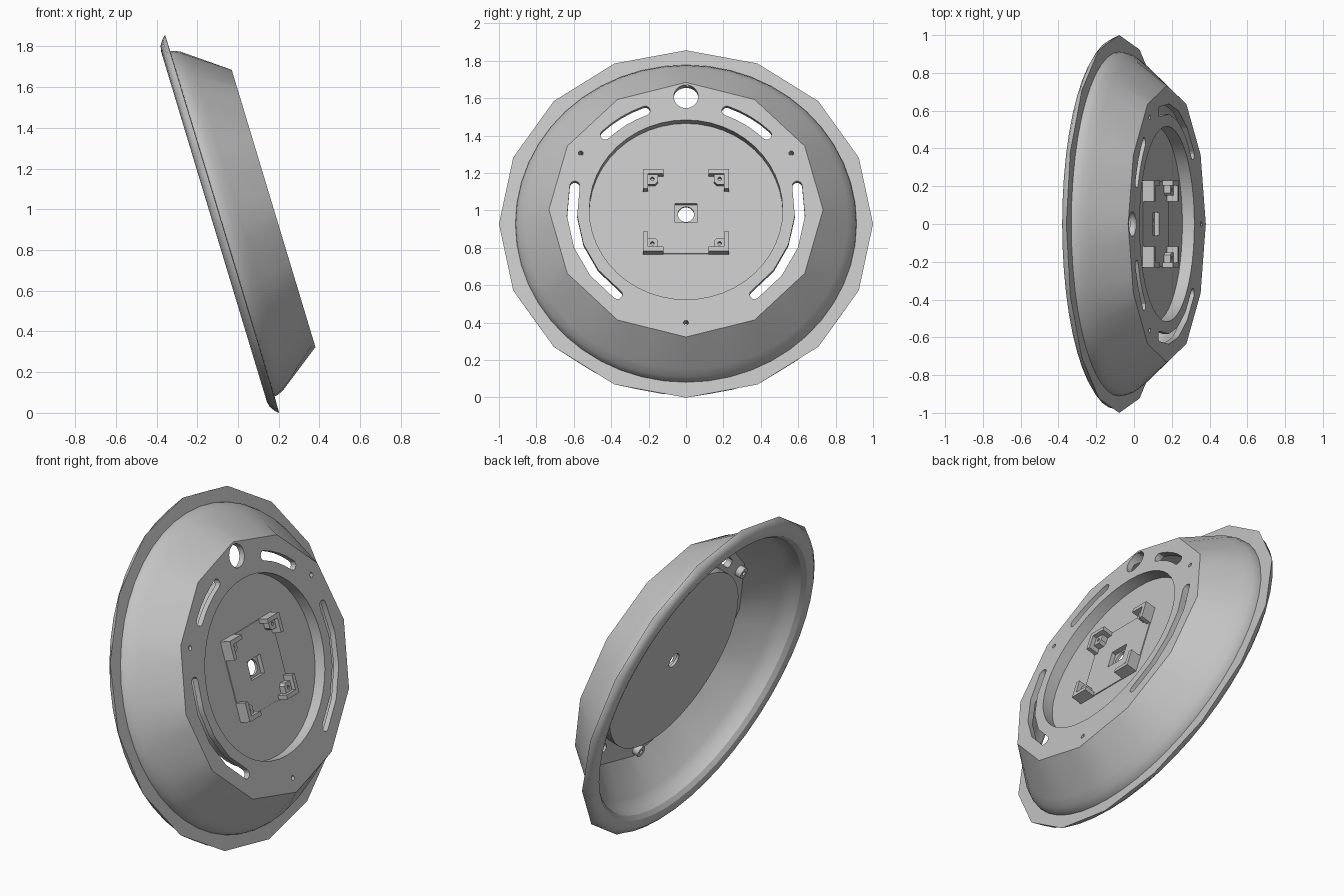
import bpy, bmesh
from math import sin, cos, pi, radians, atan2
from mathutils import Matrix

if "Cube" in bpy.data.objects:
    bpy.data.objects.remove(bpy.data.objects["Cube"])

grey = bpy.data.materials.new("plain_grey")
grey.use_nodes = True
grey.diffuse_color = (0.55, 0.55, 0.55, 1)
grey.node_tree.nodes["Principled BSDF"].inputs["Base Color"].default_value = grey.diffuse_color

# Tilted frame: local x = sideways, y = up the dish, z = out of its face
TILT = radians(16.8)
FRAME = Matrix(((0, -sin(TILT), cos(TILT), -0.08),
                (1, 0, 0, 0),
                (0, cos(TILT), sin(TILT), 0.927),
                (0, 0, 0, 1)))
OVAL = 0.97
SEG = 48
FACE, FLOOR, PLATE_BACK, PAN_BACK = 0.266, 0.2, 0.232, 0.165


def finish(bm, name):
    bmesh.ops.recalc_face_normals(bm, faces=bm.faces)
    mesh = bpy.data.meshes.new(name)
    bm.to_mesh(mesh)
    bm.free()
    mesh.materials.append(grey)
    obj = bpy.data.objects.new(name, mesh)
    bpy.context.collection.objects.link(obj)
    obj.matrix_world = FRAME
    return obj


def polar(r, a):
    return r * cos(a), r * sin(a) * OVAL


def polygon_radius(r, a, sides):
    # Distance to a regular polygon's edge; zero sides means a circle
    if not sides:
        return r
    step = 2 * pi / sides
    return r * cos(step / 2) / cos((a % step) - step / 2)


def prism(bm, outline, low, high):
    bottom = [bm.verts.new((x, y, low)) for x, y in outline]
    top = [bm.verts.new((x, y, high)) for x, y in outline]
    bm.faces.new(bottom[::-1])
    bm.faces.new(top)
    for i in range(len(outline)):
        j = (i + 1) % len(outline)
        bm.faces.new((bottom[i], bottom[j], top[j], top[i]))


def circle(cx, cy, r, n=20):
    return [(cx + r * cos(2 * pi * i / n), cy + r * sin(2 * pi * i / n)) for i in range(n)]


def rectangle(x0, x1, y0, y1):
    return [(x0, y0), (x1, y0), (x1, y1), (x0, y1)]


def slot(start, end, r=0.61, half=0.027, steps=4):
    # Curved slot with rounded ends
    angles = [radians(start + (end - start) * i / steps) for i in range(steps + 1)]
    outline = [polar(r + half, a) for a in angles]
    for a, sign in ((angles[-1], 1), (angles[0], -1)):
        cx, cy = polar(r, a)
        first = a if sign == 1 else a + pi
        outline += [(cx + half * cos(first + pi * k / 6), cy + half * sin(first + pi * k / 6))
                    for k in range(1, 6)]
        if sign == 1:
            outline += [polar(r - half, b) for b in reversed(angles)]
    return outline


def cut(obj, cutter):
    mod = obj.modifiers.new("cut", "BOOLEAN")
    mod.operation = "DIFFERENCE"
    mod.solver = "EXACT"
    mod.object = cutter
    bpy.context.view_layer.objects.active = obj
    bpy.ops.object.modifier_apply(modifier=mod.name)


# Dish: closed section of (radius, height, polygon sides)
section = [(0.517, FLOOR, 0), (0.517, FACE, 0), (0.733, FACE, 12),
           (0.865, 0.092, 0), (0.897, 0.05, 0), (0.91, 0.02, 0), (0.912, 0.004, 0),
           (1.0, 0.002, 16), (0.98, -0.018, 0), (0.955, -0.034, 0), (0.925, -0.04, 0),
           (0.895, -0.032, 0), (0.875, -0.01, 0), (0.865, 0.04, 0),
           (0.835, 0.085, 0), (0.7, PLATE_BACK, 12),
           (0.555, PLATE_BACK, 0), (0.555, PAN_BACK, 0)]
bm = bmesh.new()
rings = []
for r, h, sides in section:
    ring = []
    for i in range(SEG):
        a = 2 * pi * i / SEG
        ring.append(bm.verts.new((*polar(polygon_radius(r, a, sides), a), h)))
    rings.append(ring)
for low, high in zip(rings, rings[1:]):
    for i in range(SEG):
        j = (i + 1) % SEG
        bm.faces.new((low[i], low[j], high[j], high[i]))
bm.faces.new(rings[0])
bm.faces.new(rings[-1])
dish = finish(bm, "dish")

# Raised square on the recess floor
bm = bmesh.new()
prism(bm, rectangle(-0.227, 0.227, -0.227, 0.227), FLOOR - 0.005, FLOOR + 0.005)
mount_plate = finish(bm, "mount_plate")

# Bosses behind the screw holes
screws = [polar(0.65, radians(a)) for a in (30, 150, 270)]
bm = bmesh.new()
for x, y in screws:
    prism(bm, circle(x, y, 0.032), PLATE_BACK - 0.035, PLATE_BACK + 0.005)
bosses = finish(bm, "screw_bosses")

# Corner brackets: an L wall around a lower drilled pad
bm = bmesh.new()
pads = bmesh.new()
for sx in (-1, 1):
    for sy in (-1, 1):
        corner = [(0.229, 0.229), (0.12, 0.229), (0.12, 0.204), (0.204, 0.204),
                  (0.204, 0.12), (0.229, 0.12)]
        pad = [(0.21, 0.21), (0.15, 0.21), (0.15, 0.165), (0.165, 0.15), (0.21, 0.15)]
        prism(bm, [(x * sx, y * sy) for x, y in corner], FLOOR, FACE - 0.002)
        prism(pads, [(x * sx, y * sy) for x, y in pad], FLOOR, FLOOR + 0.04)
brackets = finish(bm, "corner_brackets")
bracket_pads = finish(pads, "bracket_pads")

# Cutters: slots, cable hole, screw holes, centre pocket
bm = bmesh.new()
for start, end in ((-53, 13), (45, 69), (111, 135), (167, 233)):
    prism(bm, slot(start, end), 0.1, 0.4)
prism(bm, circle(0, 0.632, 0.065, 32), 0.1, 0.4)
for x, y in screws:
    prism(bm, circle(x, y, 0.013, 12), 0.1, 0.4)
prism(bm, rectangle(-0.06, 0.06, -0.053, 0.053), FLOOR - 0.02, 0.4)
openings = finish(bm, "openings_cutter")

bm = bmesh.new()
prism(bm, circle(0, 0, 0.043, 24), 0.1, 0.4)
for sx in (-1, 1):
    for sy in (-1, 1):
        prism(bm, circle(0.18 * sx, 0.18 * sy, 0.01, 10), FLOOR + 0.015, 0.4)
bores = finish(bm, "bores_cutter")

bpy.context.view_layer.update()
for obj in (dish, mount_plate, bosses):
    cut(obj, openings)
cut(dish, bores)
cut(bracket_pads, bores)
for cutter in (openings, bores):
    cutter.hide_render = True
    bpy.data.objects.remove(cutter)

# Smooth the dish, keeping its edges crisp
bpy.ops.object.select_all(action="DESELECT")
for obj in (dish, bosses):
    obj.select_set(True)
bpy.context.view_layer.objects.active = dish
bpy.ops.object.shade_smooth_by_angle(angle=radians(28))
